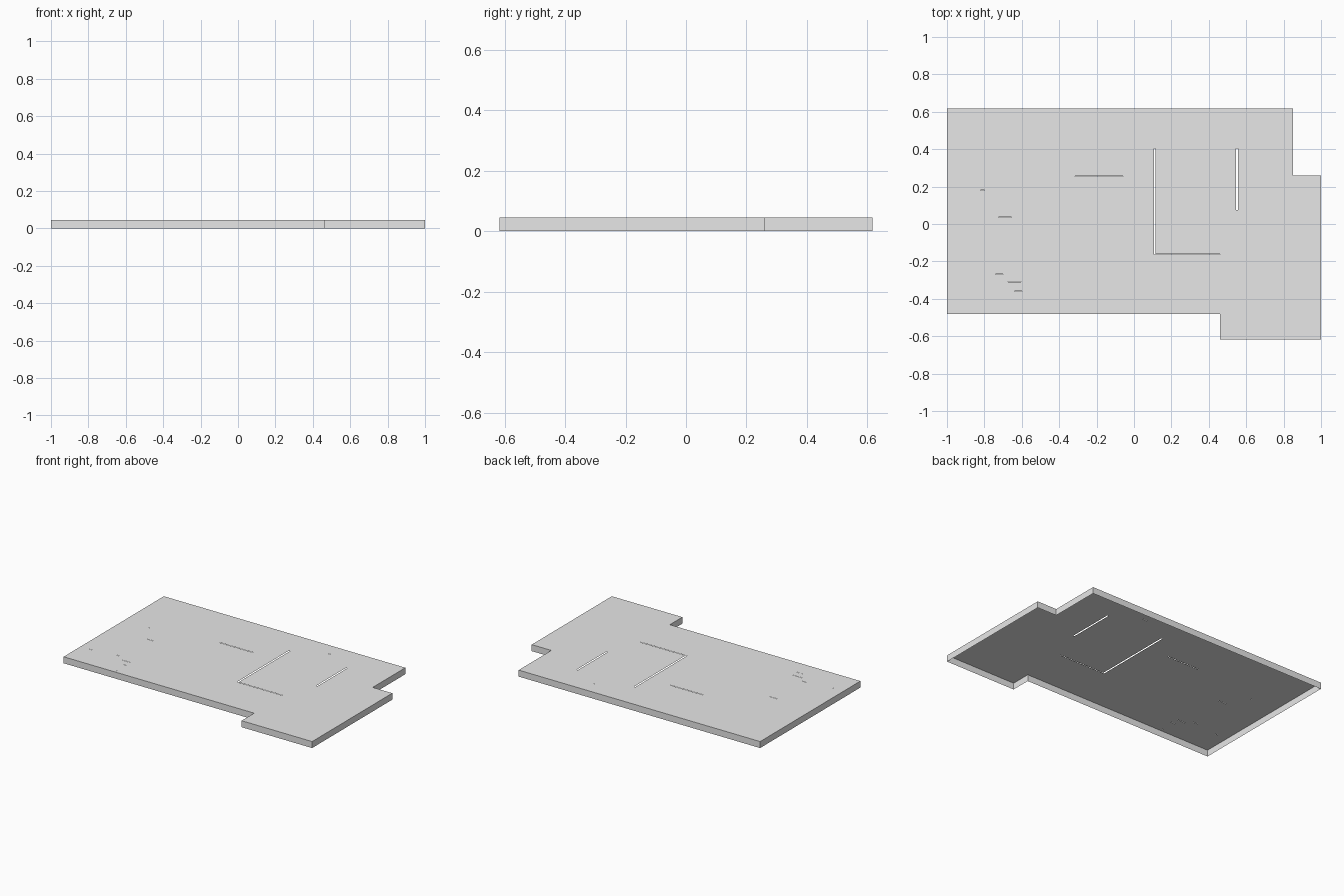
import bpy
import bmesh

cube = bpy.data.objects.get("Cube")
if cube:
    bpy.data.objects.remove(cube, do_unlink=True)

HEIGHT = 0.045
HAIR = 0.0015

# Plan: one rectangle with two corner pieces removed (x0, x1, y0, y1)
PLATE = (-1.0, 1.0, -0.617, 0.617)
NOTCHES = [(0.85, 1.0, 0.26, 0.617), (-1.0, 0.46, -0.617, -0.48)]

# Long slots, the first two joining into an L
SLOTS = [
    (0.106, 0.116, -0.163, 0.403),
    (0.116, 0.46, -0.163, -0.160),
    (0.546, 0.556, 0.075, 0.403),
    (-0.315, -0.06, 0.253, 0.256),
]

# Short hairline nicks: centre x, centre y, length
NICKS = [(-0.69, 0.035, 0.07), (-0.81, 0.18, 0.02), (-0.72, -0.27, 0.04),
         (-0.64, -0.31, 0.07), (-0.62, -0.36, 0.04), (-0.92, -0.295, 0.02),
         (-0.61, -0.46, 0.02), (0.34, 0.51, 0.03)]
SLOTS += [(x - l / 2, x + l / 2, y, y + HAIR) for x, y, l in NICKS]


def inside(box, x, y, margin=0.0):
    x0, x1, y0, y1 = box
    return x0 - margin < x < x1 + margin and y0 - margin < y < y1 + margin


# Top sheet: fill every cell between the cuts that is not open
boxes = [PLATE] + NOTCHES + SLOTS
xs = sorted({round(v, 5) for b in boxes for v in b[:2]})
ys = sorted({round(v, 5) for b in boxes for v in b[2:]})
bm = bmesh.new()
for x0, x1 in zip(xs, xs[1:]):
    for y0, y1 in zip(ys, ys[1:]):
        cx, cy = (x0 + x1) / 2, (y0 + y1) / 2
        if any(inside(b, cx, cy) for b in NOTCHES + SLOTS):
            continue
        corners = [(x0, y0), (x1, y0), (x1, y1), (x0, y1)]
        bm.faces.new([bm.verts.new((x, y, HEIGHT)) for x, y in corners])
bmesh.ops.remove_doubles(bm, verts=bm.verts[:], dist=0.0001)

# Skirt: drop the outer border to the ground, leaving the underside open
border = []
for edge in bm.edges:
    mid = (edge.verts[0].co + edge.verts[1].co) / 2
    if edge.is_boundary and not any(inside(s, mid.x, mid.y, 0.0003) for s in SLOTS):
        border.append(edge)
skirt = bmesh.ops.extrude_edge_only(bm, edges=border)
for item in skirt["geom"]:
    if isinstance(item, bmesh.types.BMVert):
        item.co.z = 0.0
bmesh.ops.recalc_face_normals(bm, faces=bm.faces[:])
bm.normal_update()
if max(bm.faces, key=lambda f: f.calc_center_median().z).normal.z < 0:
    bmesh.ops.reverse_faces(bm, faces=bm.faces[:])

mesh = bpy.data.meshes.new("floor_slab")
bm.to_mesh(mesh)
bm.free()
slab = bpy.data.objects.new("floor_slab", mesh)
bpy.context.collection.objects.link(slab)

# Plain grey
grey = bpy.data.materials.new("light_grey")
grey.use_nodes = True
colour = (0.8, 0.8, 0.8, 1.0)
grey.diffuse_color = colour
for node in grey.node_tree.nodes:
    if node.type == "BSDF_PRINCIPLED":
        node.inputs["Base Color"].default_value = colour
mesh.materials.append(grey)
